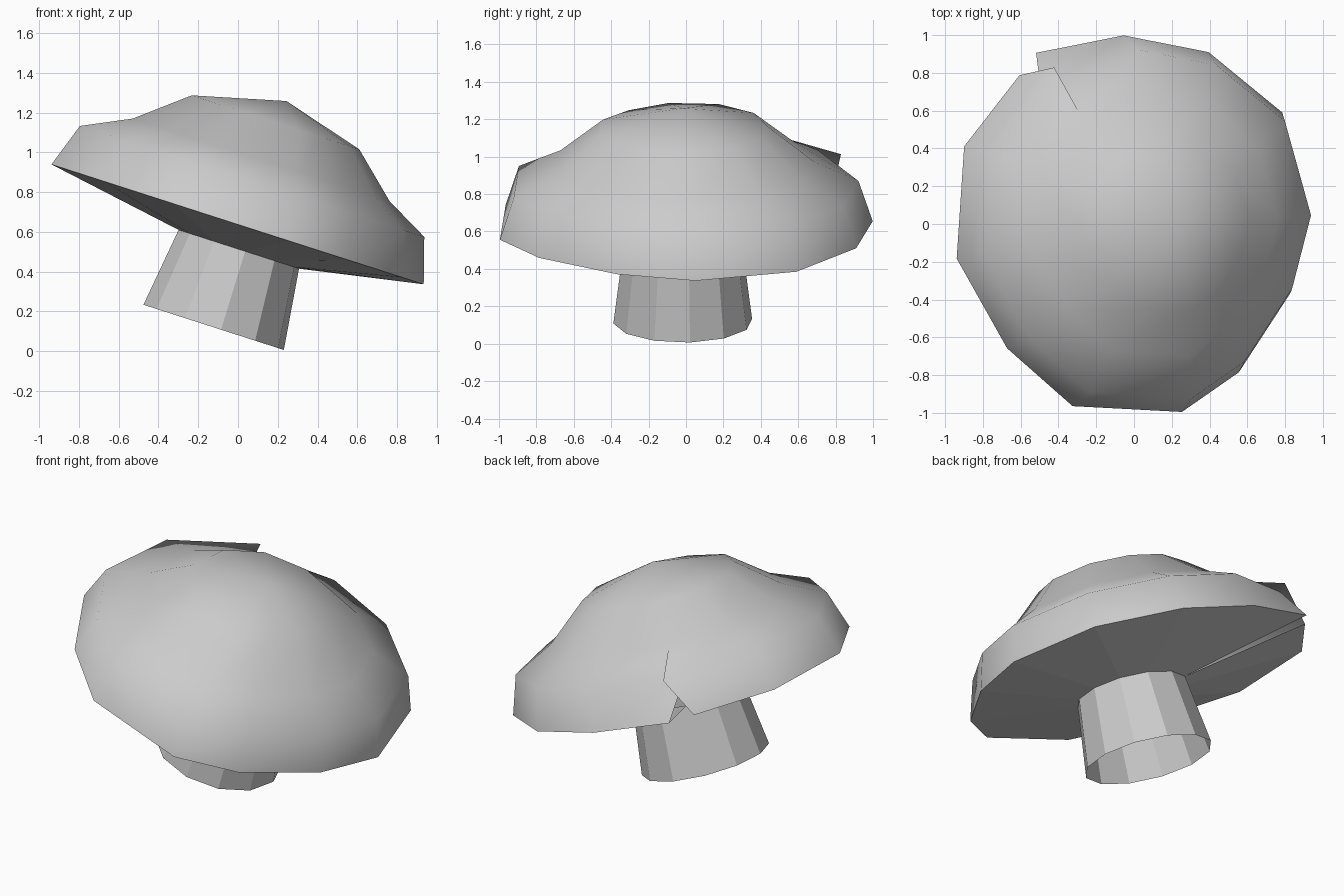
import bpy, bmesh
from math import cos, sin, radians
from mathutils import Matrix, Vector

cube = bpy.data.objects.get("Cube")
if cube:
    bpy.data.objects.remove(cube, do_unlink=True)

grey = bpy.data.materials.new("plain grey")
grey.use_nodes = True
grey.diffuse_color = (0.6, 0.6, 0.6, 1)
grey.node_tree.nodes["Principled BSDF"].inputs["Base Color"].default_value = (0.6, 0.6, 0.6, 1)

# The whole mushroom leans about the centre of the cap rim
LEAN = Matrix.Translation((0, 0, 0.6375)) @ Matrix.Rotation(radians(17.85), 4, 'Y')
AXIS = Vector((0.042, -0.0175, 0))


def polar(angle, radius, z, centre=Vector()):
    a = radians(angle)
    return centre + Vector((radius * cos(a), radius * sin(a), z))


def loft(name, rings, smooth):
    """Skin a stack of open rings, from the lowest to the highest."""
    bm = bmesh.new()
    rows = [[bm.verts.new(LEAN @ p) for p in ring] for ring in rings]
    for low, high in zip(rows, rows[1:]):
        for i in range(len(low) - 1):
            bm.faces.new((low[i], low[i + 1], high[i + 1], high[i]))
    bmesh.ops.remove_doubles(bm, verts=bm.verts, dist=0.0005)
    for f in bm.faces:
        f.smooth = smooth
    mesh = bpy.data.meshes.new(name)
    bm.to_mesh(mesh)
    bm.free()
    mesh.materials.append(grey)
    obj = bpy.data.objects.new(name, mesh)
    bpy.context.collection.objects.link(obj)


# Uneven rim: angle and radius of each corner, starting and ending at the split
corners = [(129, 1.013), (156.5, 1.03), (190.5, 1.003), (223, 0.965), (250.5, 1.023),
           (285, 1.03), (306.6, 0.978), (337, 0.943), (363, 0.983), (395.6, 1.014),
           (425.5, 1.0), (453.3, 1.0), (481, 1.057)]
rim = [polar(a, r, 0) for a, r in corners]
closed = [polar(126, 1.02, 0)] + rim[1:-1] + [polar(126, 1.02, 0)]


def cap_ring(scale, z):
    return [AXIS.lerp(p, scale) + Vector((0, 0, z)) for p in closed]


def stem_ring(radius, z):
    return [polar(126 + 30 * i, radius, z, AXIS) for i in range(13)]


# Cap: rounded edge, shallow dip, then dome; the split overlaps at the shoulder
shoulder = cap_ring(0.925, 0.228)
shoulder[0] = polar(122, 0.977, 0.228)
shoulder[-1] = polar(130, 0.92, 0.228)
loft("cap", [rim, shoulder, cap_ring(0.69, 0.345), cap_ring(0.45, 0.547),
             cap_ring(0, 0.666)], True)

# Flat-faced underside and hollow stem
stem_top = stem_ring(0.32, -0.1175)
loft("cap_underside", [stem_top, rim], False)
loft("stem", [stem_ring(0.373, -0.53), stem_top], False)
